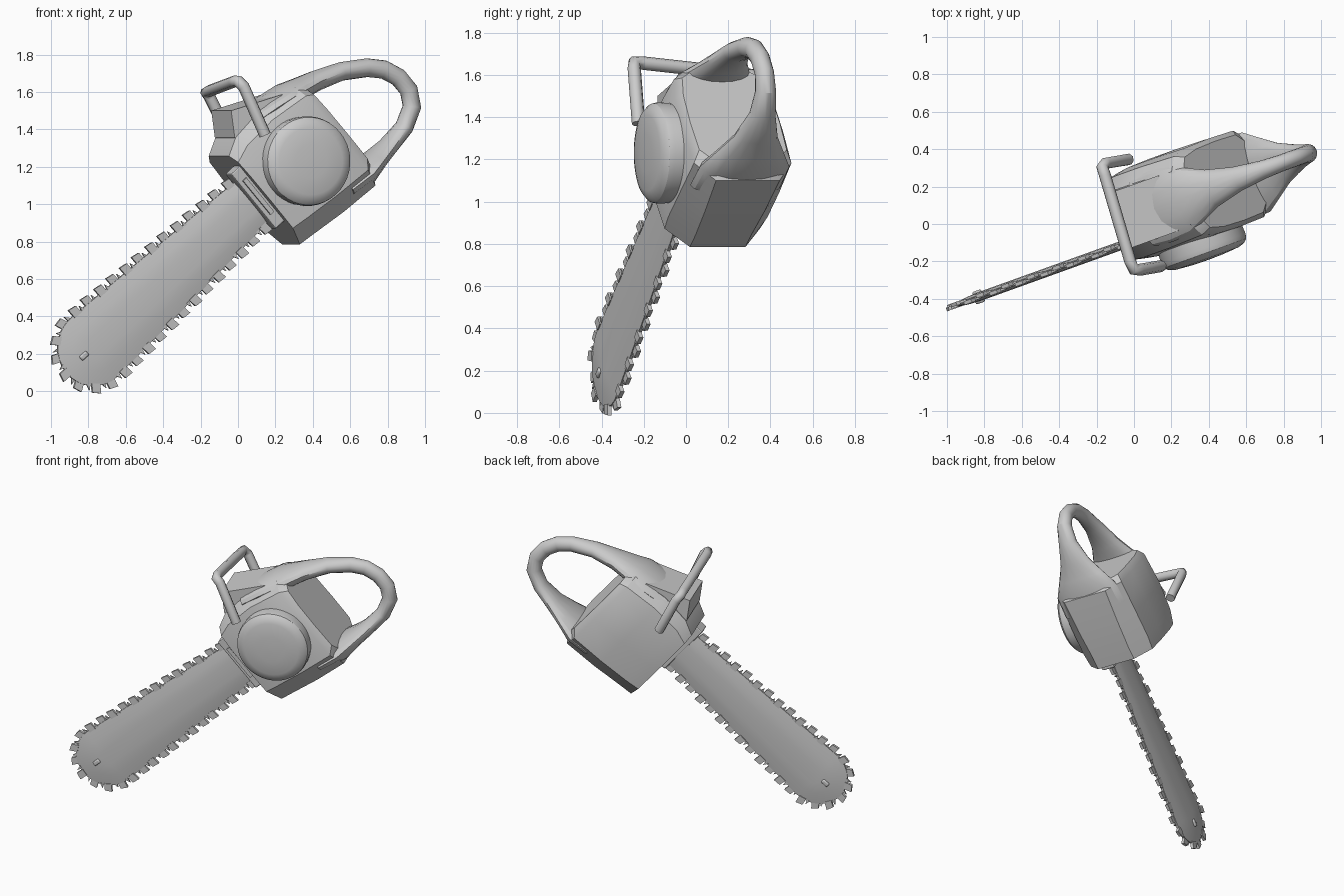
import bpy, bmesh
from math import sin, cos, pi, radians
from mathutils import Matrix, Vector

if "Cube" in bpy.data.objects:
    bpy.data.objects.remove(bpy.data.objects["Cube"])

# Saw frame: s runs along the saw (tip to rear), v sideways, w up; tilted and turned in the world
M = Matrix.Rotation(radians(19.8), 4, 'Z') @ Matrix.Rotation(radians(-41), 4, 'Y')


def finish(bm, name, bevel=0, smooth=True):
    bmesh.ops.recalc_face_normals(bm, faces=bm.faces)
    bm.transform(M)
    me = bpy.data.meshes.new(name)
    bm.to_mesh(me)
    bm.free()
    ob = bpy.data.objects.new(name, me)
    bpy.context.collection.objects.link(ob)
    if bevel:
        m = ob.modifiers.new("bevel", 'BEVEL')
        m.width, m.segments = bevel, 2
    if smooth:
        bpy.context.view_layer.objects.active = ob
        ob.select_set(True)
        bpy.ops.object.shade_smooth_by_angle(angle=radians(32))
        ob.select_set(False)
    return ob


def add_loft(bm, rings):
    vs = [[bm.verts.new(p) for p in r] for r in rings]
    n = len(vs[0])
    for a, b in zip(vs, vs[1:]):
        for i in range(n):
            bm.faces.new((a[i], a[(i + 1) % n], b[(i + 1) % n], b[i]))
    bm.faces.new(vs[0])
    bm.faces.new(vs[-1])


def loft(name, rings, **kw):
    bm = bmesh.new()
    add_loft(bm, rings)
    return finish(bm, name, **kw)


def prism(name, profile, v0, v1, **kw):
    return loft(name, [[(s, v, w) for s, w in profile] for v in (v0, v1)], **kw)


# Engine body: cross-sections along the saw
def body_ring(s, b, wb, h, wl, wsh, t, wt):
    half = [(b, wb), (h, wl), (h + .005, (wl + wsh) / 2), (h, wsh),
            ((h + t) / 2 + .025, (wsh + wt) / 2 + .03), (t, wt)]
    pts = half + [(-v, w) for v, w in reversed(half)]
    return [(s, v + .045, w) for v, w in pts]


loft("engine_body", [body_ring(*r) for r in (
    (.755, .14, .385, .24, .50, .86, .16, 1.01),
    (.85, .14, .375, .25, .49, .88, .16, 1.06),
    (1.05, .15, .355, .25, .47, .88, .16, 1.08),
    (1.28, .16, .345, .245, .455, .86, .15, 1.04),
    (1.325, .13, .40, .22, .50, .84, .13, 1.0))])

# Filter cover on the front top
prism("top_cover", [(.83, .95), (.847, 1.066), (.924, 1.185), (1.2, 1.06), (1.2, .95)],
      -.115, .20, smooth=False)

# Rear handle loop, flaring into the body at both ends: s, w, half thickness, half width
path = [(1.0, 1.05, .06, .19), (1.12, 1.035, .06, .20), (1.25, 1.01, .065, .19),
        (1.33, .985, .06, .15), (1.43, .955, .055, .105), (1.575, .897, .05, .068),
        (1.70, .815, .05, .05), (1.765, .745, .05, .045), (1.80, .66, .05, .045),
        (1.80, .57, .05, .045), (1.755, .49, .05, .05), (1.65, .437, .048, .065),
        (1.51, .42, .048, .11), (1.40, .417, .055, .17), (1.30, .415, .07, .225),
        (1.15, .43, .06, .23)]
rings = []
for i, (s, w, th, hw) in enumerate(path):
    a, b = path[max(i - 1, 0)], path[min(i + 1, len(path) - 1)]
    t = Vector((b[0] - a[0], b[1] - a[1])).normalized()
    rings.append([(s - t.y * th * cos(k * pi / 8), .04 + hw * sin(k * pi / 8),
                   w + t.x * th * cos(k * pi / 8)) for k in range(16)])
loft("rear_handle", rings)

# Round starter housing on the near side: radius, v
loft("starter_housing", [[(1.037 + r * cos(k * pi / 20), v, .729 + r * sin(k * pi / 20))
                          for k in range(40)] for r, v in
                         ((.235, -.15), (.24, -.25), (.235, -.275), (.215, -.295),
                          (.18, -.306), (.09, -.313), (.02, -.315))])

# Front handle bar, in world coordinates
cu = bpy.data.curves.new("front_handle", 'CURVE')
cu.dimensions = '3D'
cu.bevel_depth, cu.bevel_resolution, cu.use_fill_caps = .032, 2, True
bar = [(.145, -.225, 1.37), (.03, -.245, 1.63), (0, -.245, 1.658), (-.02, -.20, 1.656),
       (-.155, .26, 1.605), (-.17, .305, 1.60), (-.15, .325, 1.57), (-.03, .345, 1.33)]
sp = cu.splines.new('POLY')
sp.points.add(len(bar) - 1)
for p, c in zip(sp.points, bar):
    p.co = (*c, 1)
bpy.context.collection.objects.link(bpy.data.objects.new("front_handle", cu))

# Bar mount plates on the front face
prism("bar_mount", [(.69, .55), (.69, .94), (.77, .94), (.77, .55)], -.155, -.06,
      bevel=.008, smooth=False)
prism("bar_mount_rib", [(.715, .63), (.715, .87), (.74, .87), (.74, .63)], -.168, -.15,
      smooth=False)

# Guide bar: tapered outline with a round nose, thicker in the middle
BV, CW = -.085, .735


def outline(inset):
    r0, r1 = .205 - inset, .138 - inset * .6
    nose = [(-.49 - r0 * sin(k * pi / 16), CW + r0 * cos(k * pi / 16)) for k in range(17)]
    side = [(.8 + (-.49 - .8) * f, r1 + (r0 - r1) * f) for f in (0, .33, .66)]
    return ([(s, CW + h) for s, h in side] + nose + [(s, CW - h) for s, h in reversed(side)])


loft("guide_bar", [[(s, BV + v, w) for s, w in outline(i)] for i, v in
                   ((.15, -.024), (.08, -.02), (0, -.008), (0, .008), (.08, .02), (.15, .024))])

# Nose pin through both sides
prism("nose_pin", [(-.59, .728), (-.59, .758), (-.54, .758), (-.54, .728)],
      BV - .035, BV + .035, bevel=.008)

# Chain teeth spaced along the outline: a square cutter and a small pointed raker
pts = [Vector(p) for p in outline(0)]
bm = bmesh.new()
step, nxt, run = .092, .14, 0.0
cutter = [(-.022, -.012), (.026, -.012), (.03, .042), (-.018, .036)]
raker = [(-.05, -.01), (-.028, -.01), (-.034, .024)]
count = 0
for a, b in zip(pts, pts[1:]):
    L = (b - a).length
    d = (b - a) / L
    n = Vector((d.y, -d.x))
    while nxt <= run + L:
        c = a + d * (nxt - run)
        if c.x < .68:
            off = BV + (.006 if count % 2 else -.006)
            for shape, tv in ((cutter, .01), (raker, .006)):
                ring = [c + d * x + n * y for x, y in shape]
                if (c + n * .01 - Vector((0, CW))).length < (c - Vector((0, CW))).length:
                    ring = [c + d * x - n * y for x, y in shape]
                add_loft(bm, [[(p.x, off + v, p.y) for p in ring] for v in (-tv, tv)])
            count += 1
        nxt += step
    run += L
finish(bm, "chain_teeth", smooth=False)
